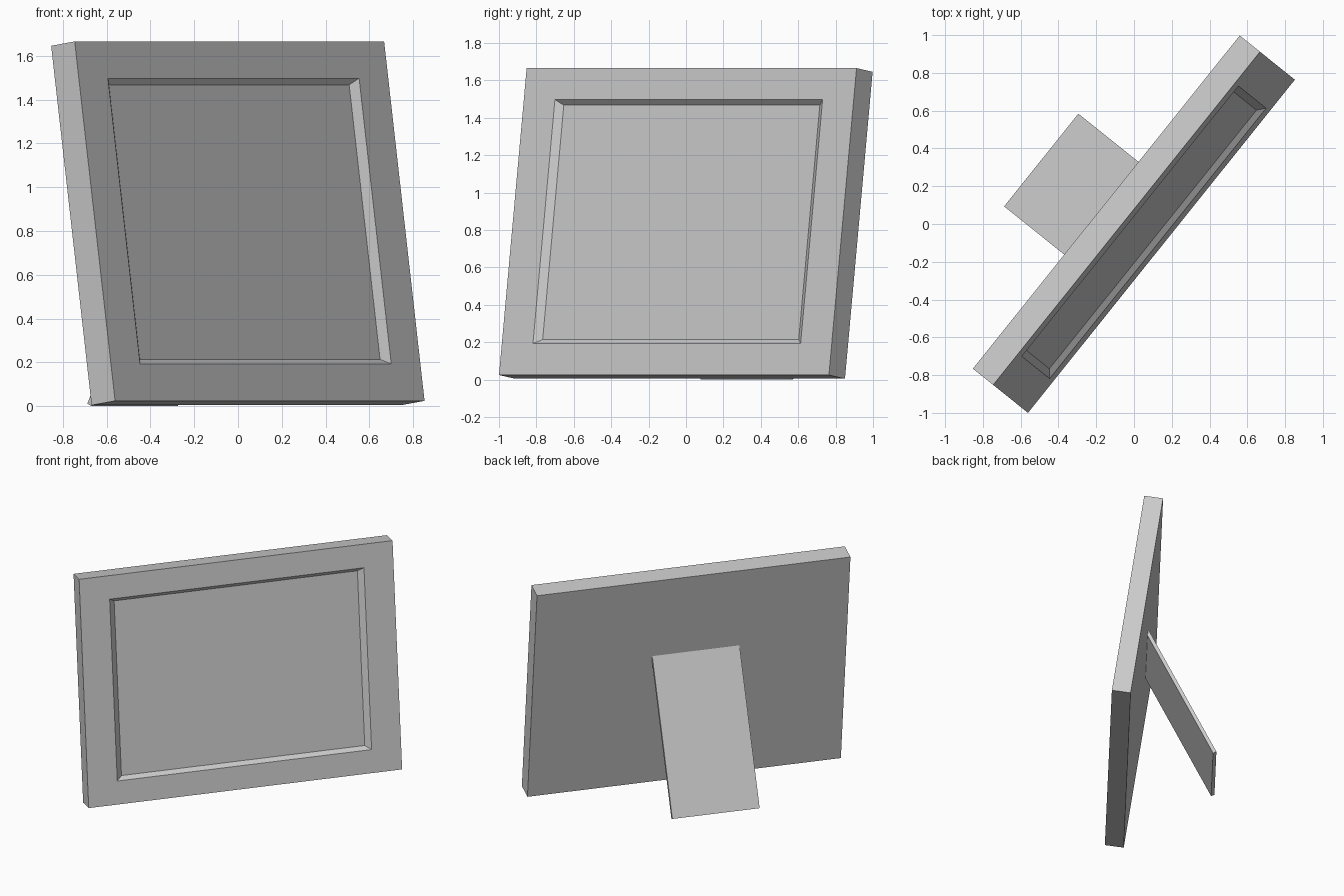
import bpy, bmesh, math
from mathutils import Matrix, Vector

cube = bpy.data.objects.get("Cube")
if cube:
    bpy.data.objects.remove(cube, do_unlink=True)

# Single grey finish
grey = bpy.data.materials.new("light_grey")
grey.use_nodes = True
colour = (0.6, 0.6, 0.6, 1)
grey.diffuse_color = colour
grey.node_tree.nodes["Principled BSDF"].inputs["Base Color"].default_value = colour

# Local space: x along the width, y up the face, z out of the face
LEAN, TURN = math.radians(8.2), math.radians(51.3)
PLACE = (Matrix.Translation((0.053, -0.044, 0.845))
         @ Matrix.Rotation(TURN, 4, 'Z')
         @ Matrix.Rotation(math.pi / 2 - LEAN, 4, 'X'))


def loft(name, rings):
    """Join successive rings of points with quads and cap both ends."""
    bm = bmesh.new()
    loops = [[bm.verts.new(p) for p in ring] for ring in rings]
    for a, b in zip(loops, loops[1:]):
        n = len(a)
        for i in range(n):
            j = (i + 1) % n
            bm.faces.new((a[i], a[j], b[j], b[i]))
    bm.faces.new(reversed(loops[0]))
    bm.faces.new(loops[-1])
    bmesh.ops.recalc_face_normals(bm, faces=bm.faces)
    mesh = bpy.data.meshes.new(name)
    bm.to_mesh(mesh)
    bm.free()
    mesh.materials.append(grey)
    obj = bpy.data.objects.new(name, mesh)
    obj.matrix_world = PLACE
    bpy.context.collection.objects.link(obj)
    return obj


def rect(half_w, half_h, z):
    return [(sx * half_w, sy * half_h, z)
            for sx, sy in ((-1, -1), (1, -1), (1, 1), (-1, 1))]


# Frame: slab with a shallow sloped recess in its front
THICK = 0.139
loft("picture_frame", [
    rect(1.13, 0.829, -THICK),
    rect(1.13, 0.829, 0),
    rect(0.917, 0.659, 0),
    rect(0.877, 0.633, -0.03),
])

# Easel stand: thin board from the back of the frame to the ground
top, foot = Vector((0.21, -THICK)), Vector((-0.73, -0.776))
along = (foot - top).normalized()
inward = Vector((along.y, -along.x)) * 0.027
top -= along * 0.03
section = [top, foot, foot + inward, top + inward]
loft("easel_stand", [[(x, p.x, p.y) for p in section] for x in (-0.356, 0.273)])
